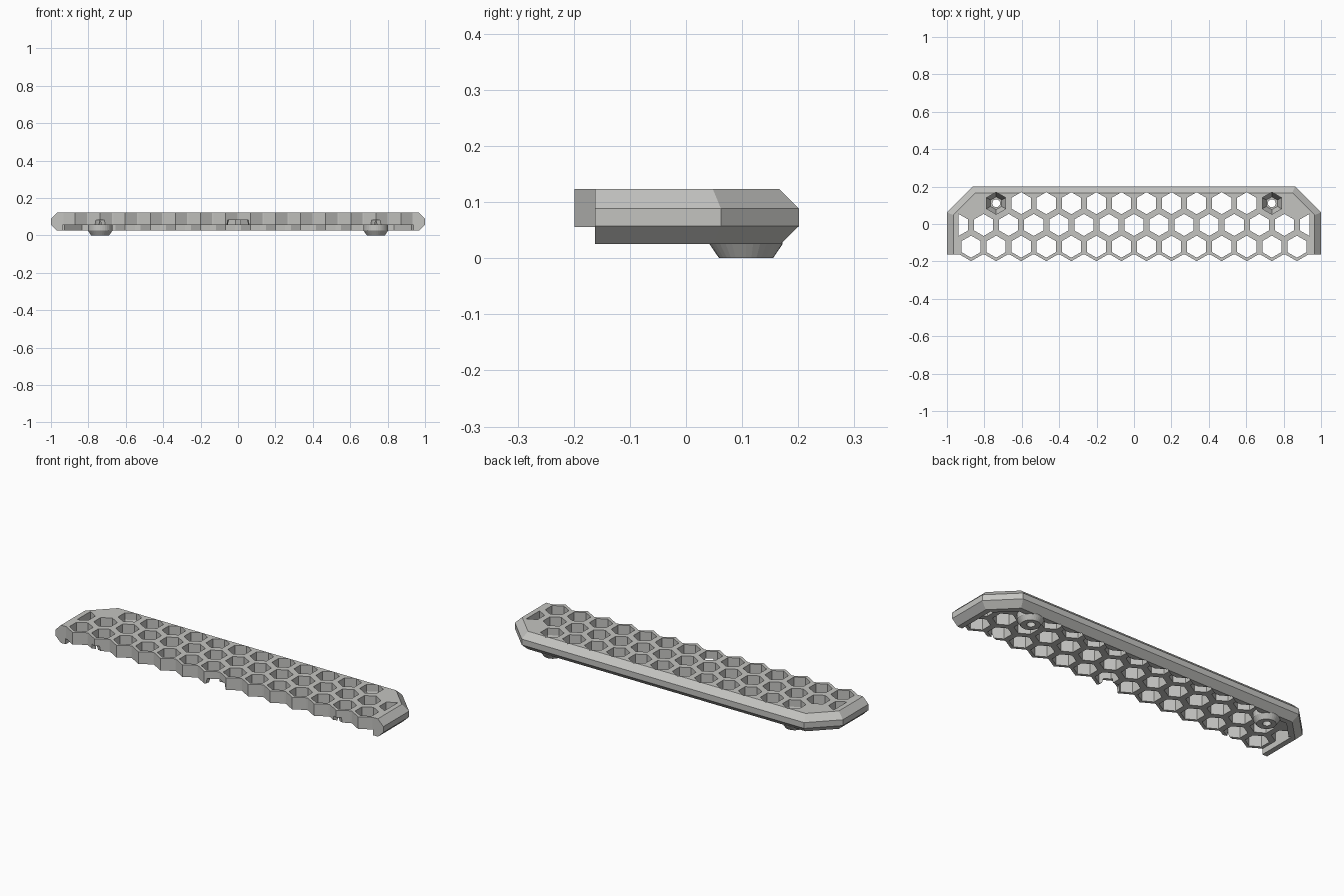
import bpy, bmesh, math

if "Cube" in bpy.data.objects:
    bpy.data.objects.remove(bpy.data.objects["Cube"])

PITCH = 0.134                      # honeycomb spacing
ROW = PITCH * math.sqrt(3) / 2
Y_ROWS = (0.111, 0.111 - ROW, 0.111 - 2 * ROW)
HOLE_R = 0.059
CELL_R = PITCH / math.sqrt(3)
Z_UNDER, Z_TOP = 0.056, 0.123
FOOT_X = PITCH * 5.5

grey = bpy.data.materials.new("light_grey")
grey.diffuse_color = (0.55, 0.55, 0.53, 1)
grey.use_nodes = True
grey.node_tree.nodes["Principled BSDF"].inputs["Base Color"].default_value = grey.diffuse_color


def loft(bm, rings):
    """Closed solid through rings of (points, z)."""
    loops = [[bm.verts.new((x, y, z)) for x, y in pts] for pts, z in rings]
    n = len(loops[0])
    bm.faces.new(loops[0][::-1])
    bm.faces.new(loops[-1])
    for a, b in zip(loops, loops[1:]):
        for i in range(n):
            j = (i + 1) % n
            bm.faces.new((a[i], a[j], b[j], b[i]))


def make(name, solids, helper=False):
    bm = bmesh.new()
    for rings in solids:
        loft(bm, rings)
    bmesh.ops.recalc_face_normals(bm, faces=bm.faces)
    me = bpy.data.meshes.new(name)
    bm.to_mesh(me)
    bm.free()
    me.materials.append(grey)
    ob = bpy.data.objects.new(name, me)
    bpy.context.collection.objects.link(ob)
    ob.hide_render = helper
    return ob


def ngon(cx, cy, r, n=6):
    return [(cx + r * math.cos(math.pi / 2 + 2 * math.pi * i / n),
             cy + r * math.sin(math.pi / 2 + 2 * math.pi * i / n)) for i in range(n)]


def outline(d, front=-0.162):
    """Tray outline with cut back corners, moved inwards by d."""
    k = d * math.tan(math.pi / 8)
    half = [(1 - d, front), (1 - d, 0.062 - k), (0.861 - k, 0.201 - d)]
    return half + [(-x, y) for x, y in half[::-1]]


def combine(target, tool, operation):
    bpy.context.view_layer.objects.active = target
    m = target.modifiers.new(operation, 'BOOLEAN')
    m.operation, m.object, m.solver = operation, tool, 'EXACT'
    bpy.ops.object.modifier_apply(modifier=m.name)
    bpy.data.objects.remove(tool)


# Bevelled rim and deck
tray = make("honeycomb_tray", [[(outline(0.033), 0.025), (outline(0), 0.057),
                                (outline(0), 0.089), (outline(0.034), Z_TOP)]])

# Hollow underside, open at the front
combine(tray, make("underside_cutter", [[(outline(0.062, -0.3), -0.05),
                                         (outline(0.062, -0.3), Z_UNDER)]], True), 'DIFFERENCE')

# Zigzag front edge following the last row of cells
zig = [(-7 * PITCH, -0.14)]
for i in range(29):
    zig.append(((i / 2 - 7) * PITCH, Y_ROWS[2] - CELL_R * (1 if i % 2 else 0.5)))
zig.append((7 * PITCH, -0.14))
combine(tray, make("front_edge", [[(zig, Z_UNDER), (zig, Z_TOP)]]), 'UNION')

# Two round feet under the back row
combine(tray, make("feet", [[(ngon(s * FOOT_X, Y_ROWS[0] - 0.004, r, 32), z)
                             for r, z in ((0.048, 0), (0.065, 0.025), (0.065, 0.07))]
                            for s in (-1, 1)]), 'UNION')

# Hexagonal holes, with half cells at both ends of the middle row
holes = []
for y, count in zip(Y_ROWS, (12, 13, 14)):
    for i in range(count):
        x = (i - (count - 1) / 2) * PITCH
        if y == Y_ROWS[0] and i in (0, count - 1):
            continue
        holes.append(ngon(x, y, HOLE_R))
w = HOLE_R * math.sqrt(3) / 2
for s in (-1, 1):
    x, y = s * 7 * PITCH, Y_ROWS[1]
    holes.append([(x, y + HOLE_R), (x - s * w, y + HOLE_R / 2),
                  (x - s * w, y - HOLE_R / 2), (x, y - HOLE_R)])
combine(tray, make("hole_cutter", [[(h, -0.1), (h, 0.3)] for h in holes], True), 'DIFFERENCE')

# Tapered sockets and screw bores in the feet
combine(tray, make("socket_cutter", [[(ngon(s * FOOT_X, Y_ROWS[0], r), z)
                                      for r, z in ((0.034, 0.03), (HOLE_R, 0.085), (HOLE_R, 0.2))]
                                     for s in (-1, 1)], True), 'DIFFERENCE')
combine(tray, make("bore_cutter", [[(ngon(s * FOOT_X, Y_ROWS[0], 0.021, 16), z) for z in (-0.1, 0.1)]
                                   for s in (-1, 1)], True), 'DIFFERENCE')

# Shallow notches under the front edge
combine(tray, make("notch_cutter", [[(ngon(x, y, 0.066, 24), 0.02), (ngon(x, y, 0.055, 24), 0.083)]
                                    for x, y in ((0, -0.195), (-FOOT_X, -0.235), (FOOT_X, -0.235))],
                   True), 'DIFFERENCE')
